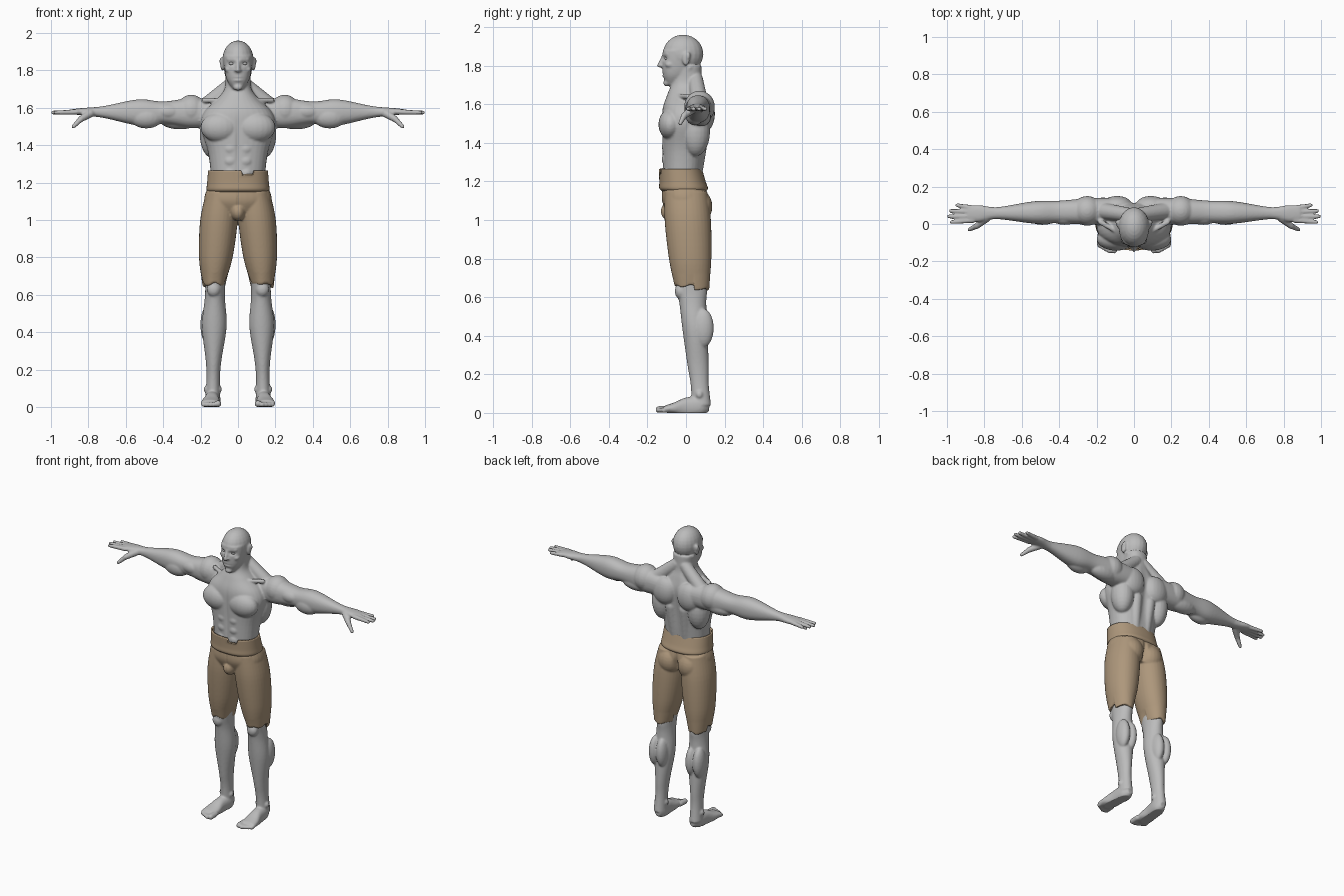
import bpy, bmesh, math
from mathutils import Vector, Matrix

cube = bpy.data.objects.get("Cube")
if cube:
    bpy.data.objects.remove(cube, do_unlink=True)


def material(name, rgb):
    mat = bpy.data.materials.new(name)
    mat.use_nodes = True
    mat.diffuse_color = (*rgb, 1)
    shader = mat.node_tree.nodes["Principled BSDF"]
    shader.inputs["Base Color"].default_value = (*rgb, 1)
    return mat


skin = material("grey skin", (.5, .5, .5))
cloth = material("tan cloth", (.42, .31, .2))


def spline(before, start, end, after, t):
    """Smooth curve from start to end, guided by the neighbouring values."""
    enter, leave = (end - before) / 2, (after - start) / 2
    ease = t * t * (3 - 2 * t)
    return start + (end - start) * ease + t * (1 - t) * (enter * (1 - t) - leave * t)


def loft(bm, axis, start, end, rows, sides=32, power=2.3, caps=True):
    """Rows of (position, radius, radius) around the line from start to end."""
    main = "xyz".index(axis)
    across = [i for i in range(3) if i != main]
    start, end = Vector(start), Vector(end)
    padded = [rows[0], *rows, rows[-1]]
    steps = 6
    sections = [[spline(*values, s / steps) for values in zip(*padded[i:i + 4])]
                for i in range(len(rows) - 1) for s in range(steps)]
    rings = []
    for position, *radii in sections + [rows[-1]]:
        centre = start.lerp(end, (position - start[main]) / (end[main] - start[main]))
        ring = []
        for k in range(sides):
            angle = math.tau * k / sides
            point = centre.copy()
            for i, radius, wave in zip(across, radii, (math.cos(angle), math.sin(angle))):
                point[i] += radius * math.copysign(abs(wave) ** (2 / power), wave)
            ring.append(bm.verts.new(point))
        rings.append(ring)
    for low, high in zip(rings, rings[1:]):
        for k in range(sides):
            bm.faces.new((low[k - 1], low[k], high[k], high[k - 1]))
    if caps:
        bm.faces.new(rings[0])
        bm.faces.new(rings[-1])


def blob(bm, centre, radii):
    matrix = Matrix.Translation(centre) @ Matrix.Diagonal((*radii, 1))
    bmesh.ops.create_uvsphere(bm, u_segments=20, v_segments=14, radius=1, matrix=matrix)


def limb(bm, start, end, start_radius, end_radius):
    """Tapered capsule between two points."""
    start, end = Vector(start), Vector(end)
    span = end - start
    turn = span.to_track_quat("Z", "Y").to_matrix().to_4x4()
    bmesh.ops.create_cone(bm, cap_ends=True, segments=16, radius1=start_radius,
                          radius2=end_radius, depth=span.length,
                          matrix=Matrix.Translation(start + span / 2) @ turn)
    blob(bm, start, [start_radius] * 3)
    blob(bm, end, [end_radius] * 3)


def mirror_all(bm):
    geometry = bm.verts[:] + bm.edges[:] + bm.faces[:]
    for item in bmesh.ops.duplicate(bm, geom=geometry)["geom"]:
        if isinstance(item, bmesh.types.BMVert):
            item.co.x = -item.co.x


def finish(name, bm, mat):
    bmesh.ops.recalc_face_normals(bm, faces=bm.faces[:])
    mesh = bpy.data.meshes.new(name)
    bm.to_mesh(mesh)
    bm.free()
    mesh.materials.append(mat)
    mesh.shade_smooth()
    obj = bpy.data.objects.new(name, mesh)
    bpy.context.collection.objects.link(obj)
    return obj


def fuse(obj):
    """Merge overlapping volumes into one soft surface."""
    bpy.context.view_layer.objects.active = obj
    remesh = obj.modifiers.new("fuse", "REMESH")
    remesh.mode = "VOXEL"
    remesh.voxel_size = .006
    remesh.use_smooth_shade = True
    soften = obj.modifiers.new("soften", "SMOOTH")
    soften.factor = .5
    soften.iterations = 4
    for modifier_name in ("fuse", "soften"):
        bpy.ops.object.modifier_apply(modifier=modifier_name)


def groove(obj, side, x, z, wide, tall, depth):
    """Press a soft mirrored dent into the front (-1) or back (1)."""
    for vert in obj.data.vertices:
        if vert.co.y * side > 0:
            distance = ((abs(vert.co.x) - x) / wide) ** 2 + ((vert.co.z - z) / tall) ** 2
            vert.co.y -= side * depth * math.exp(-distance)


bm = bmesh.new()
# Arm, from inside the chest to the palm
loft(bm, "x", start=(.1, .07, 1.57), end=(.9, .055, 1.58), rows=[
    (.1, .07, .07), (.25, .07, .08), (.4, .06, .06), (.53, .06, .07),
    (.7, .035, .035), (.76, .033, .026), (.83, .045, .02), (.89, .04, .013)])
# Shoulder, upper arm and forearm muscles
blob(bm, (.25, .07, 1.585), (.08, .08, .085))
blob(bm, (.37, .04, 1.58), (.08, .045, .045))
blob(bm, (.31, .08, 1.535), (.11, .05, .05))
blob(bm, (.49, .045, 1.55), (.09, .05, .06))
# Fingers, fanned out from the knuckles, and thumb
for i, tip in enumerate((.975, .99, .98, .945)):
    limb(bm, (.86, .02 + .022 * i, 1.578), (tip, .01 + .03 * i, 1.575), .0145, .0105)
limb(bm, (.79, .03, 1.57), (.84, -.01, 1.54), .022, .017)
limb(bm, (.84, -.01, 1.54), (.88, -.03, 1.5), .016, .011)

# Leg, calf muscles, kneecap and ankle bones
loft(bm, "z", start=(.135, .08, .04), end=(.12, .02, .75), power=2, rows=[
    (.04, .04, .05), (.15, .036, .047), (.25, .042, .055), (.43, .066, .065),
    (.57, .055, .07), (.64, .053, .08), (.75, .06, .08)])
for x in (.11, .165):
    blob(bm, (x, .09, .44), (.036, .054, .1))
blob(bm, (.13, -.03, .63), (.036, .028, .04))
for x in (.1, .17):
    blob(bm, (x, .07, .095), (.013, .018, .02))
# Foot and toes, the big toe on the inside
loft(bm, "y", start=(.13, .12, .04), end=(.15, -.11, .02), rows=[
    (.12, .02, .03), (.08, .04, .05), (0, .04, .05), (-.06, .05, .03), (-.11, .05, .018)])
limb(bm, (.107, -.09, .02), (.107, -.14, .018), .018, .018)
for i in range(4):
    x = .13 + .018 * i
    limb(bm, (x, -.08, .02), (x, .01 * i - .145, .013), .013, .013)

# Chest, side, shoulder blade, neck and stomach muscles
blob(bm, (.095, -.08, 1.495), (.105, .063, .08))
blob(bm, (.135, .05, 1.46), (.07, .075, .13))
blob(bm, (.09, .1, 1.55), (.085, .05, .09))
limb(bm, (.03, .05, 1.73), (.17, .07, 1.61), .038, .045)
limb(bm, (.02, -.08, 1.64), (.18, .01, 1.64), .011, .014)
limb(bm, (.02, -.07, 1.65), (.06, .02, 1.79), .013, .014)
limb(bm, (.04, .05, 1.24), (.05, .08, 1.45), .035, .04)
for i in range(3):
    blob(bm, (.04, -.09, 1.25 + .065 * i), (.042, .036, .036))
# Ear, brow, cheekbone and nostril
blob(bm, (.084, 0, 1.835), (.011, .02, .036))
blob(bm, (.086, .01, 1.85), (.014, .013, .022))
limb(bm, (.012, -.115, 1.855), (.052, -.097, 1.86), .009, .009)
blob(bm, (.05, -.083, 1.805), (.021, .026, .017))
blob(bm, (.012, -.124, 1.8), (.009, .011, .008))
mirror_all(bm)

# Torso and neck
loft(bm, "z", start=(0, -.02, 1.2), end=(0, .01, 1.8), rows=[
    (1.2, .14, .1), (1.36, .16, .11), (1.5, .2, .12), (1.58, .18, .12),
    (1.65, .11, .1), (1.71, .07, .08), (1.8, .07, .07)])
# Skull, face, nose, chin and lips
blob(bm, (0, -.015, 1.86), (.083, .105, .1))
loft(bm, "z", start=(0, -.06, 1.7), end=(0, -.02, 1.88), rows=[
    (1.7, .03, .04), (1.75, .06, .07), (1.82, .075, .09), (1.88, .08, .1)])
limb(bm, (0, -.118, 1.85), (0, -.139, 1.8), .008, .011)
blob(bm, (0, -.1, 1.71), (.025, .018, .018))
for z in (1.748, 1.763):
    blob(bm, (0, -.11, z), (.027, .014, .008))
body = finish("body", bm, skin)
fuse(body)
# Eye sockets, mouth line, chest line and spine
groove(body, -1, .034, 1.837, .019, .011, .013)
groove(body, -1, 0, 1.756, .024, .004, .004)
groove(body, -1, 0, 1.4, .011, .15, .008)
groove(body, 1, 0, 1.46, .025, .17, .01)
# Flat soles
for vert in body.data.vertices:
    vert.co.z = max(vert.co.z, 0)

bm = bmesh.new()
blob(bm, (.034, -.099, 1.837), (.015, .012, .009))
mirror_all(bm)
finish("eyes", bm, skin)

# Shorts: leg, buttock, hips and front
bm = bmesh.new()
loft(bm, "z", start=(.13, .03, .66), end=(.09, 0, 1.15), power=2.1, rows=[
    (.66, .06, .09), (.8, .09, .11), (1, .1, .12), (1.15, .08, .11)])
blob(bm, (.075, .06, 1.07), (.08, .077, .09))
mirror_all(bm)
loft(bm, "z", start=(0, 0, 1.02), end=(0, -.01, 1.18), rows=[
    (1.02, .12, .09), (1.1, .18, .12), (1.18, .16, .11)])
blob(bm, (0, -.08, 1.045), (.04, .053, .05))
shorts = finish("shorts", bm, cloth)
fuse(shorts)
groove(shorts, -1, 0, 1.09, .005, .07, .006)
groove(shorts, 1, 0, 1.07, .012, .07, .02)
# Ragged hem, lower at the back
for vert in shorts.data.vertices:
    fade = min(1, max(0, (.72 - vert.co.z) / .05))
    rag = -.02 if vert.co.y > .04 else .008 * math.sin(vert.co.y * 60)
    vert.co.z += fade * (rag + .005 * math.sin(vert.co.x * 90))

# Waistband with a torn notch in its top edge
bm = bmesh.new()
loft(bm, "z", start=(0, -.01, 1.15), end=(0, -.03, 1.27), sides=96, caps=False, rows=[
    (1.15, .16, .115), (1.165, .168, .126), (1.2, .165, .12), (1.265, .16, .112)])
for vert in bm.verts:
    if vert.co.y < 0 and .015 < vert.co.x < .08:
        vert.co.z = min(vert.co.z, 1.235 + vert.co.z / 1000)
waistband = finish("waistband", bm, cloth)
shell = waistband.modifiers.new("thickness", "SOLIDIFY")
shell.thickness = .01
shell.offset = -1
